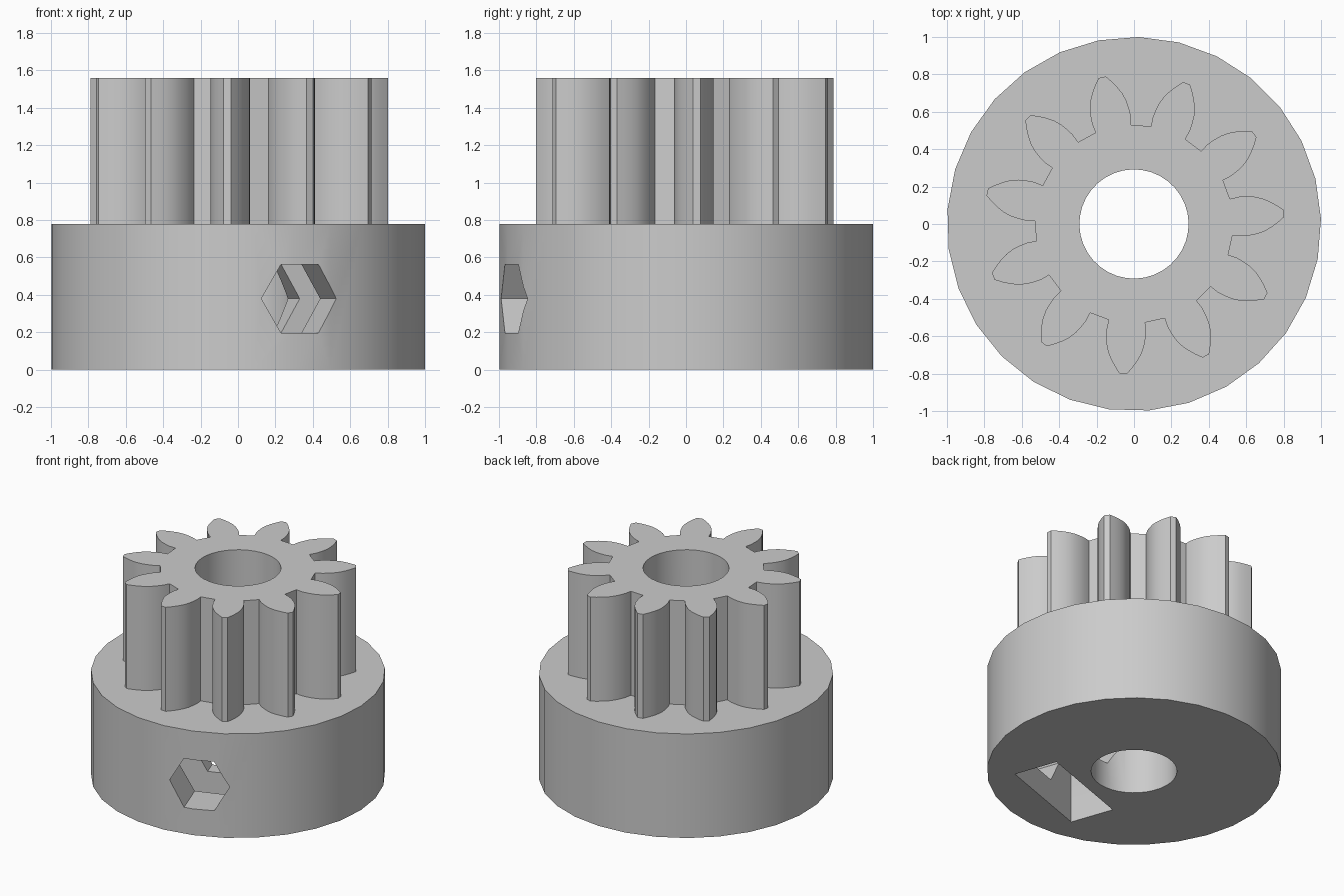
import bpy, bmesh
from math import sin, cos, pi, radians
from mathutils import Matrix, Vector

cube = bpy.data.objects.get("Cube")
if cube:
    bpy.data.objects.remove(cube, do_unlink=True)

grey = bpy.data.materials.new("plain grey")
grey.use_nodes = True
colour = (0.6, 0.6, 0.6, 1)
grey.diffuse_color = colour
grey.node_tree.nodes["Principled BSDF"].inputs["Base Color"].default_value = colour


def polar(radius, degrees):
    a = radians(degrees)
    return radius * cos(a), radius * sin(a)


def polygon(radius, sides, start=0):
    return [polar(radius, start + 360 * i / sides) for i in range(sides)]


def prism(name, outline, low, high, matrix=Matrix()):
    """Extrude a 2D outline from low to high along the matrix's z axis."""
    bm = bmesh.new()
    face = bm.faces.new([bm.verts.new((x, y, low)) for x, y in outline])
    top = bmesh.ops.extrude_face_region(bm, geom=[face])["geom"]
    verts = [v for v in top if isinstance(v, bmesh.types.BMVert)]
    bmesh.ops.translate(bm, verts=verts, vec=Vector((0, 0, high - low)))
    bm.transform(matrix)
    bmesh.ops.recalc_face_normals(bm, faces=bm.faces)
    mesh = bpy.data.meshes.new(name)
    bm.to_mesh(mesh)
    bm.free()
    mesh.materials.append(grey)
    obj = bpy.data.objects.new(name, mesh)
    bpy.context.collection.objects.link(obj)
    return obj


# Collar and toothed pinion
collar_top, gear_top = 0.78, 1.56
body = prism("pinion_gear", polygon(1, 29, 1.6), 0, collar_top)

# One tooth flank as radius and half angle, mirrored about each tooth centre
flank = [(0.53, 10.6), (0.58, 10.5), (0.62, 9.7), (0.66, 8.7),
         (0.70, 7.2), (0.735, 5.4), (0.77, 3.4), (0.803, 1.4)]
teeth = 11
outline = []
for i in range(teeth):
    centre = 4.05 + 360 * i / teeth
    outline += [polar(r, centre - a) for r, a in flank]
    outline += [polar(r, centre + a) for r, a in reversed(flank)]
gear = prism("teeth", outline, 0.6, gear_top)

# Shaft bore, hexagonal screw hole and captive nut slot open at the bottom
bore = prism("bore_cutter", polygon(0.292, 36, 1.6), -0.2, 1.8)
radial = (Matrix.Translation((0, 0, 0.38)) @ Matrix.Rotation(radians(-70.5), 4, "Z")
          @ Matrix.Rotation(pi / 2, 4, "Y"))
screw = prism("screw_cutter", polygon(0.212, 6, 90), 0.1, 1.2, radial)
half = 0.377
slot = [(0.5, -half), (0, -half), (-0.327, -half / 2),
        (-0.327, half / 2), (0, half), (0.5, half)]
nut = prism("nut_cutter", slot, 0.39, 0.717, radial)

# Combine the parts
bpy.ops.object.select_all(action="DESELECT")
bpy.context.view_layer.objects.active = body
body.select_set(True)
for part, operation in [(gear, "UNION"), (bore, "DIFFERENCE"),
                        (nut, "DIFFERENCE"), (screw, "DIFFERENCE")]:
    mod = body.modifiers.new(part.name, "BOOLEAN")
    mod.object = part
    mod.operation = operation
    mod.solver = "EXACT"
    bpy.ops.object.modifier_apply(modifier=mod.name)
    bpy.data.objects.remove(part, do_unlink=True)

bpy.ops.object.shade_smooth_by_angle(angle=radians(30))
